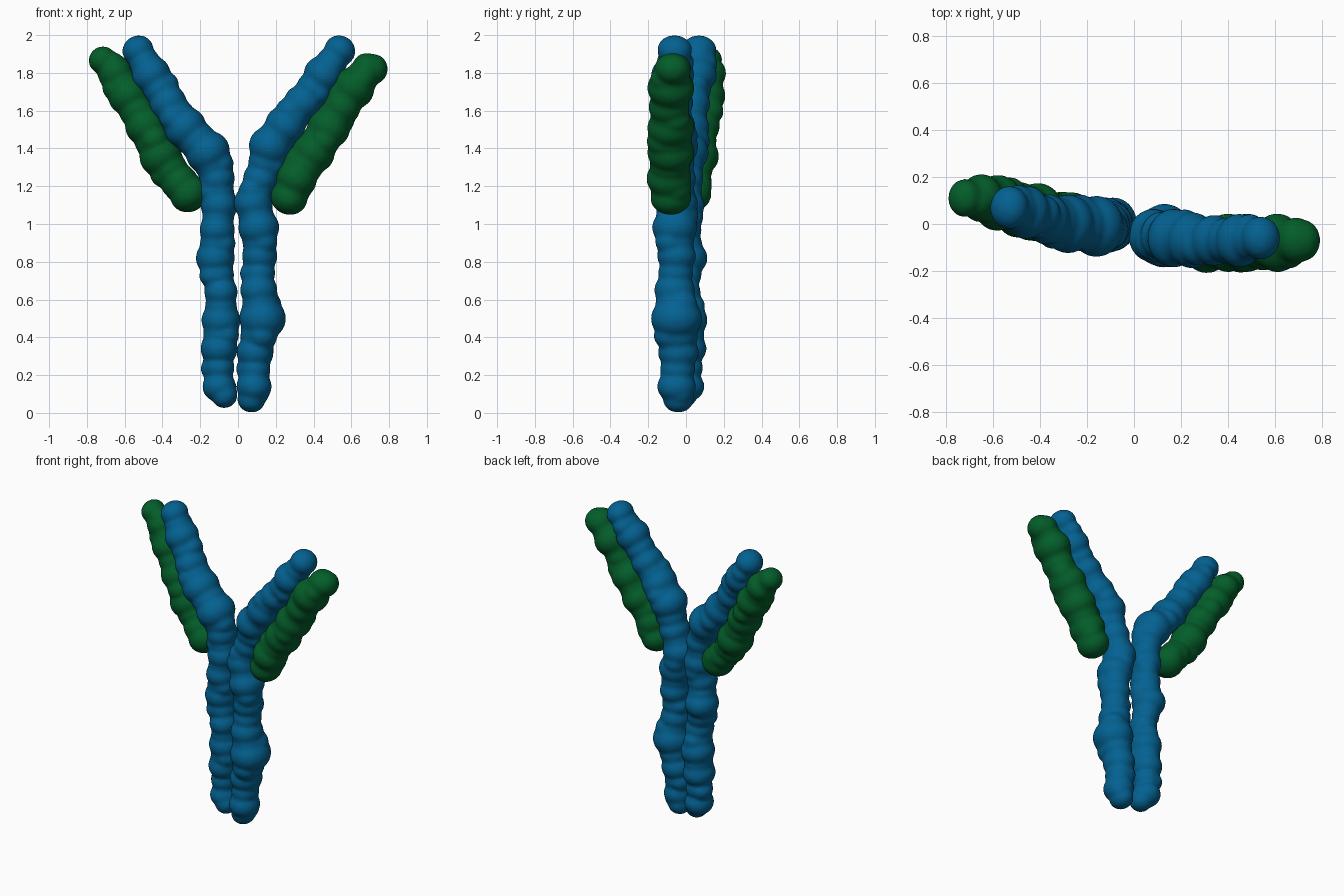
import bpy, bmesh, math, random
from mathutils import Vector, Matrix

if "Cube" in bpy.data.objects:
    bpy.data.objects.remove(bpy.data.objects["Cube"])
random.seed(4)


def make_material(name, color):
    mat = bpy.data.materials.new(name)
    mat.use_nodes = True
    mat.diffuse_color = color
    shader = next(n for n in mat.node_tree.nodes if n.type == 'BSDF_PRINCIPLED')
    shader.inputs["Base Color"].default_value = color
    shader.inputs["Roughness"].default_value = 0.6
    return mat


blue = make_material("deep blue", (0.001, 0.12, 0.285, 1))
green = make_material("forest green", (0.001, 0.11, 0.023, 1))


def add_blob(bm, center, radius, axis):
    """Ellipsoid, slightly short along the chain and deep from front to back."""
    turn = axis.to_track_quat('Z', 'Y').to_matrix().to_4x4()
    size = Matrix.Diagonal((radius, radius, radius * 0.92, 1))
    deep = Matrix.Diagonal((1, 1.1, 1, 1))
    bmesh.ops.create_icosphere(bm, subdivisions=3, radius=1,
                               matrix=Matrix.Translation(center) @ deep @ turn @ size)


def build_chain(name, points, material):
    """Lumpy chain: large blobs on the path, waists between, tilted side lumps."""
    bm = bmesh.new()
    spots = [Vector(p[:3]) for p in points]
    last = len(points) - 1
    for i, (spot, point) in enumerate(zip(spots, points)):
        axis = (spots[min(i + 1, last)] - spots[max(i - 1, 0)]).normalized()
        add_blob(bm, spot, point[3], axis)
        if i < last:
            radius = (point[3] + points[i + 1][3]) / 2
            middle = spot.lerp(spots[i + 1], 0.5)
            add_blob(bm, middle, radius * 0.88, axis)
            angle = i * 2.2 + random.uniform(-0.5, 0.5)
            offset = Matrix.Rotation(angle, 3, axis) @ axis.orthogonal().normalized()
            add_blob(bm, middle + offset * radius * 0.36, radius * 0.72, axis)
    mesh = bpy.data.meshes.new(name)
    bm.to_mesh(mesh)
    bm.free()
    mesh.materials.append(material)
    obj = bpy.data.objects.new(name, mesh)
    bpy.context.collection.objects.link(obj)
    # Fuse the blobs into one soft skin
    remesh = obj.modifiers.new("fuse", 'REMESH')
    remesh.mode = 'VOXEL'
    remesh.voxel_size = 0.012
    remesh.use_smooth_shade = True
    smooth = obj.modifiers.new("soften", 'SMOOTH')
    smooth.factor = 0.5
    smooth.iterations = 8


# Long chains: stem, hinge and inner arm (x, y, z, radius)
left_heavy = [
    (.07, -.04, .07, .075), (.085, -.05, .14, .095), (.09, -.04, .32, .10),
    (.13, -.05, .50, .125), (.11, -.06, .65, .10), (.115, -.05, .83, .095),
    (.11, -.06, .98, .11), (.08, -.05, 1.11, .105), (.12, -.05, 1.24, .095),
    (.17, -.06, 1.41, .115), (.25, -.07, 1.52, .11), (.34, -.07, 1.64, .10),
    (.45, -.07, 1.79, .105), (.54, -.06, 1.92, .085)]
right_heavy = [
    (-.07, -.02, .09, .07), (-.10, .00, .14, .09), (-.10, .00, .34, .10),
    (-.09, .00, .49, .105), (-.09, -.02, .64, .09), (-.12, .00, .82, .105),
    (-.11, -.02, .97, .095), (-.10, -.01, 1.10, .10), (-.11, -.01, 1.24, .095),
    (-.16, -.01, 1.38, .12), (-.28, .00, 1.51, .115), (-.37, .02, 1.64, .10),
    (-.46, .05, 1.79, .105), (-.53, .07, 1.92, .085)]

# Short chains lying along the outside of each arm
left_light = [
    (.27, -.08, 1.14, .10), (.31, -.09, 1.24, .11), (.40, -.08, 1.38, .115),
    (.48, -.08, 1.51, .115), (.55, -.09, 1.62, .10), (.61, -.08, 1.72, .115),
    (.69, -.07, 1.82, .09), (.72, -.07, 1.82, .08)]
right_light = [
    (-.26, .02, 1.16, .105), (-.31, .03, 1.22, .10), (-.41, .05, 1.36, .115),
    (-.49, .06, 1.52, .11), (-.58, .09, 1.68, .11), (-.65, .11, 1.80, .095),
    (-.72, .11, 1.87, .075)]

build_chain("left_heavy_chain", left_heavy, blue)
build_chain("right_heavy_chain", right_heavy, blue)
build_chain("left_light_chain", left_light, green)
build_chain("right_light_chain", right_light, green)
